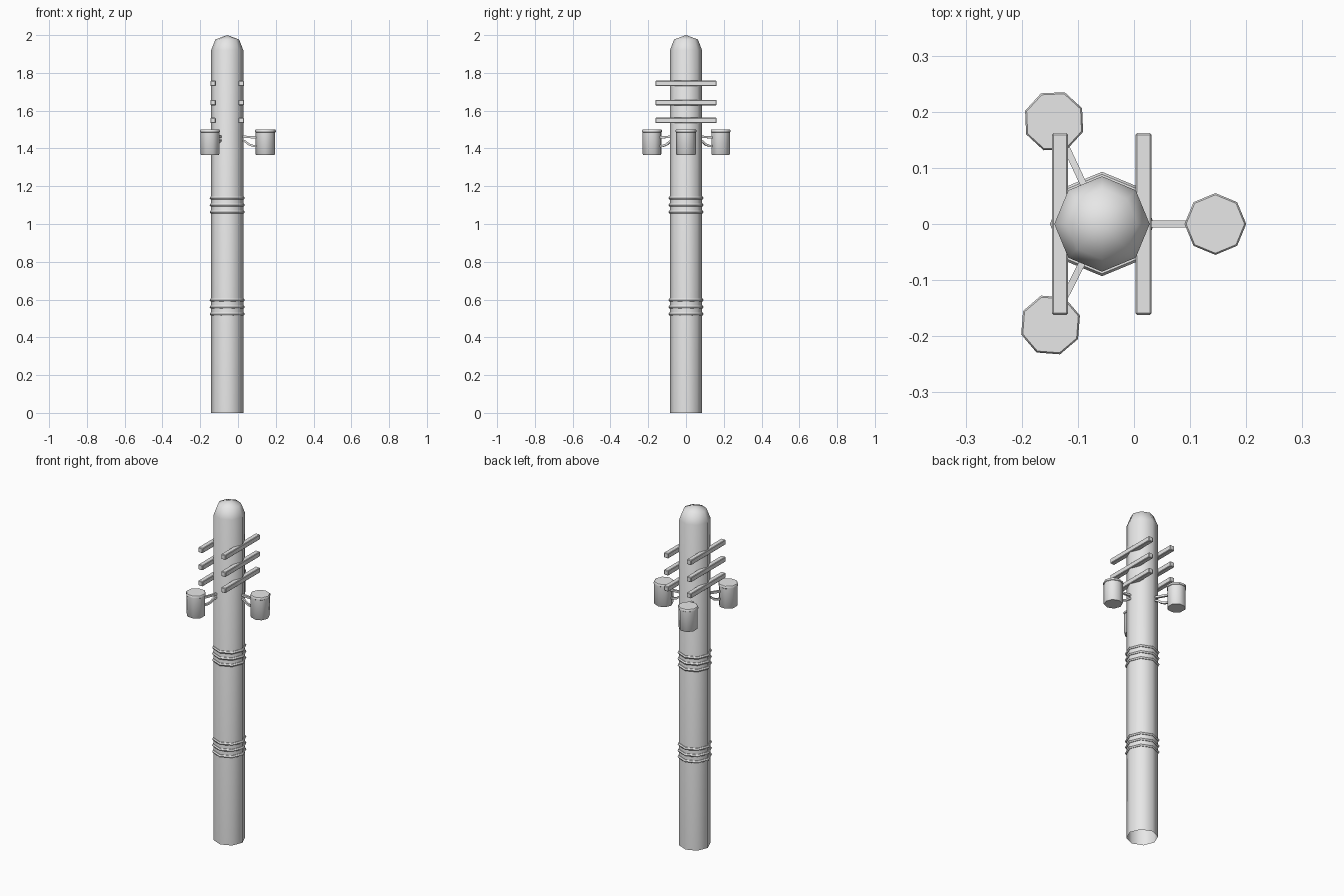
import bpy
import bmesh
import math
from mathutils import Matrix, Vector

if "Cube" in bpy.data.objects:
    bpy.data.objects.remove(bpy.data.objects["Cube"])

grey = bpy.data.materials.new("plain grey")
grey.use_nodes = True
grey.diffuse_color = (0.8, 0.8, 0.8, 1)
grey.node_tree.nodes["Principled BSDF"].inputs["Base Color"].default_value = (0.8, 0.8, 0.8, 1)

AXIS = Vector((-0.057, 0, 0))
SIDES = 8


def finish(name, bm, matrix, smooth=True, angle=50):
    """Turn a bmesh into a shaded, coloured object."""
    bmesh.ops.remove_doubles(bm, verts=bm.verts, dist=0.0001)
    bmesh.ops.recalc_face_normals(bm, faces=bm.faces)
    bm.transform(matrix)
    mesh = bpy.data.meshes.new(name)
    bm.to_mesh(mesh)
    bm.free()
    mesh.materials.append(grey)
    obj = bpy.data.objects.new(name, mesh)
    bpy.context.collection.objects.link(obj)
    if smooth:
        bpy.ops.object.select_all(action='DESELECT')
        obj.select_set(True)
        bpy.context.view_layer.objects.active = obj
        bpy.ops.object.shade_smooth_by_angle(angle=math.radians(angle))
    return obj


def lathe(name, profile, matrix, closed=False):
    """Spin a (radius, height) profile around the z axis."""
    bm = bmesh.new()
    verts = [bm.verts.new((r, 0, z)) for r, z in profile]
    pairs = list(zip(verts, verts[1:]))
    if closed:
        pairs.append((verts[-1], verts[0]))
    edges = [bm.edges.new(p) for p in pairs]
    bmesh.ops.spin(bm, geom=verts + edges, axis=(0, 0, 1), cent=(0, 0, 0),
                   angle=math.tau, steps=SIDES, use_duplicate=False)
    return finish(name, bm, matrix)


def strut(name, path, size, matrix):
    """Sweep a square section along a path in the xz plane."""
    bm = bmesh.new()
    h = size / 2
    loops = []
    for i, (x, z) in enumerate(path):
        a, b = path[max(i - 1, 0)], path[min(i + 1, len(path) - 1)]
        d = Vector((b[0] - a[0], 0, b[1] - a[1])).normalized()
        up, side = Vector((-d.z, 0, d.x)), Vector((0, 1, 0))
        loops.append([bm.verts.new(Vector((x, 0, z)) + up * u * h + side * s * h)
                      for u, s in ((1, 1), (1, -1), (-1, -1), (-1, 1))])
    for a, b in zip(loops, loops[1:]):
        for k in range(4):
            n = (k + 1) % 4
            bm.faces.new((a[k], a[n], b[n], b[k]))
    bm.faces.new(loops[0])
    bm.faces.new(loops[-1])
    return finish(name, bm, matrix)


# Pole with a rounded cap, open at the bottom
lathe("pole", [(0.085, 0), (0.085, 1.92), (0.063, 1.977), (0, 2)],
      Matrix.Translation(AXIS))

# Two groups of three bands
for group, middle in (("lower", 0.56), ("upper", 1.10)):
    for i in (-1, 0, 1):
        ring = [(0.084 + 0.009 * math.cos(k * math.tau / 6),
                 0.009 * math.sin(k * math.tau / 6)) for k in range(6)]
        lathe(f"{group}_band_{i + 2}", ring,
              Matrix.Translation(AXIS + Vector((0, 0, middle + i * 0.037))), closed=True)

# Three pairs of crossbars
for row, z in enumerate((1.548, 1.643, 1.744), 1):
    for side, x in (("right", -0.132), ("left", 0.017)):
        bm = bmesh.new()
        bmesh.ops.create_cube(bm, size=1)
        bm.transform(Matrix.Diagonal((0.029, 0.324, 0.029, 1)))
        bmesh.ops.bevel(bm, geom=bm.edges[:], offset=0.003, segments=1, affect='EDGES')
        finish(f"{side}_crossbar_{row}", bm, Matrix.Translation((x, 0, z)), smooth=False)

# Three canisters, each on a straight upper arm and a curved lower arm
for name, degrees in (("left", 0), ("back", 115), ("front", 243)):
    turn = Matrix.Translation(AXIS) @ Matrix.Rotation(math.radians(degrees), 4, 'Z')
    lathe(f"{name}_canister", [(0, 1.366), (0.049, 1.366), (0.052, 1.37), (0.052, 1.485),
                               (0.055, 1.487), (0.055, 1.496), (0.052, 1.5), (0, 1.5)],
          turn @ Matrix.Translation((0.202, 0, 0)))
    strut(f"{name}_upper_arm", [(0.07, 1.463), (0.16, 1.458)], 0.012, turn)
    strut(f"{name}_lower_arm", [(0.07, 1.445), (0.095, 1.437), (0.115, 1.421),
                                (0.135, 1.414), (0.16, 1.414)], 0.011, turn)
